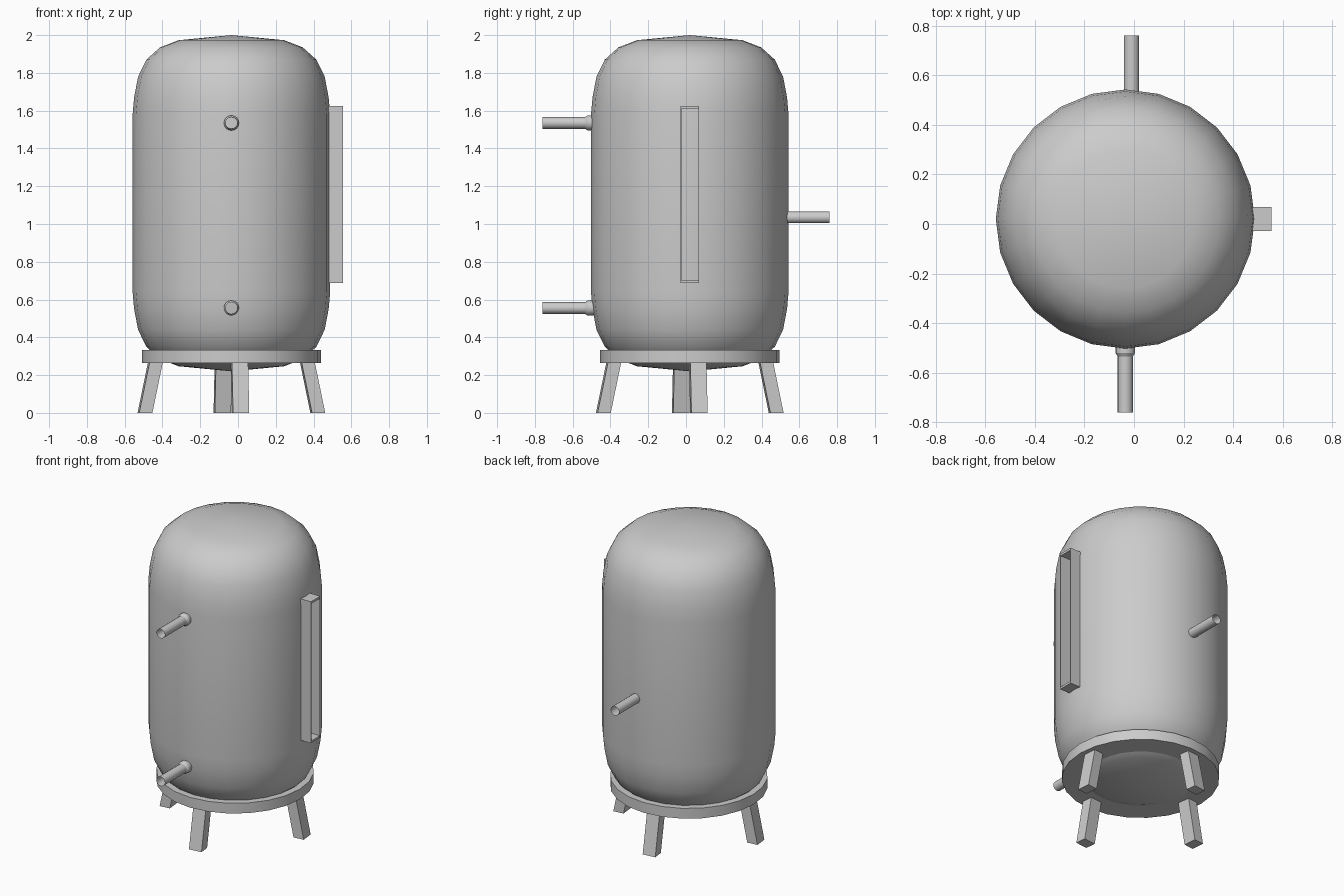
import bpy, bmesh, math
from mathutils import Matrix, Vector

if "Cube" in bpy.data.objects:
    bpy.data.objects.remove(bpy.data.objects["Cube"])

CX, CY = -0.035, 0.02  # vertical axis of the tank


def make(name, verts, faces, smooth=None):
    me = bpy.data.meshes.new(name)
    me.from_pydata(verts, [], faces)
    bm = bmesh.new()
    bm.from_mesh(me)
    bmesh.ops.remove_doubles(bm, verts=bm.verts, dist=1e-5)
    bmesh.ops.recalc_face_normals(bm, faces=bm.faces)
    bm.to_mesh(me)
    bm.free()
    ob = bpy.data.objects.new(name, me)
    bpy.context.collection.objects.link(ob)
    if smooth:
        bpy.ops.object.select_all(action='DESELECT')
        ob.select_set(True)
        bpy.context.view_layer.objects.active = ob
        bpy.ops.object.shade_smooth_by_angle(angle=math.radians(smooth))
    return ob


def lathe(name, profile, n, matrix, smooth):
    """Revolve (radius, height) points about local z."""
    verts, faces = [], []
    for r, z in profile:
        for i in range(n):
            a = 2 * math.pi * i / n
            verts.append(matrix @ Vector((r * math.cos(a), r * math.sin(a), z)))
    for k in range(len(profile) - 1):
        for i in range(n):
            j = (i + 1) % n
            if profile[k][0] == 0:
                f = (k * n, (k + 1) * n + j, (k + 1) * n + i)
            elif profile[k + 1][0] == 0:
                f = (k * n + i, k * n + j, (k + 1) * n)
            else:
                f = (k * n + i, k * n + j, (k + 1) * n + j, (k + 1) * n + i)
            faces.append(f)
    return make(name, verts, faces, smooth)


BOX = [(0, 1, 3, 2), (4, 6, 7, 5), (0, 4, 5, 1), (2, 3, 7, 6), (0, 2, 6, 4), (1, 5, 7, 3)]


def box(name, lo, hi):
    return make(name, [(x, y, z) for x in (lo[0], hi[0]) for y in (lo[1], hi[1])
                       for z in (lo[2], hi[2])], BOX)


axis = Matrix.Translation((CX, CY, 0))

# Tank: domed profile mirrored about mid height
dome = [(0, 2.0), (0.28, 1.973), (0.378, 1.935), (0.45, 1.87),
        (0.494, 1.78), (0.515, 1.67), (0.523, 1.58)]
mid = 1.11
lathe("tank", dome + [(r, 2 * mid - z) for r, z in reversed(dome)], 24, axis, 60)

# Base ring
lathe("base_ring", [(0, 0.333), (0.474, 0.333), (0.474, 0.265), (0, 0.265)], 24, axis, 40)

# Four splayed legs, turned slightly around the axis
for i, side in enumerate(("right", "back", "left", "front")):
    m = axis @ Matrix.Rotation(math.radians(90 * i + 6), 4, 'Z')
    verts = [m @ Vector((rad + dx, dy, z)) for dx in (-0.035, 0.035) for dy in (-0.043, 0.043)
             for rad, z in ((0.46, 0), (0.402, 0.28))]
    make(side + "_leg", verts, BOX)

# Front pipes with collars (open ends)
to_front = Matrix.Rotation(math.radians(90), 4, 'X')
for name, z in (("upper", 1.535), ("lower", 0.555)):
    m = Matrix.Translation((CX, 0, z)) @ to_front
    lathe(name + "_front_pipe", [(0.031, 0.48), (0.031, 0.76)], 16, m, 40)
    lathe(name + "_front_collar", [(0.04, 0.48), (0.04, 0.52), (0.031, 0.534)], 16, m, 30)

# Back pipe
m = Matrix.Translation((-0.01, 0, 1.035)) @ Matrix.Rotation(math.radians(-90), 4, 'X')
lathe("back_pipe", [(0.031, 0.52), (0.031, 0.76)], 16, m, 40)

# Gauge channel on the right side: open frame around the tank wall
y0, y1, z0, z1 = CY - 0.049, CY + 0.049, 0.687, 1.625
box("gauge_frame_bottom", (0.475, y0, z0), (0.555, y1, z0 + 0.014))
box("gauge_frame_top", (0.475, y0, z1 - 0.014), (0.555, y1, z1))
box("gauge_frame_front", (0.475, y0, z0), (0.555, y0 + 0.004, z1))
box("gauge_frame_back", (0.475, y1 - 0.004, z0), (0.555, y1, z1))
